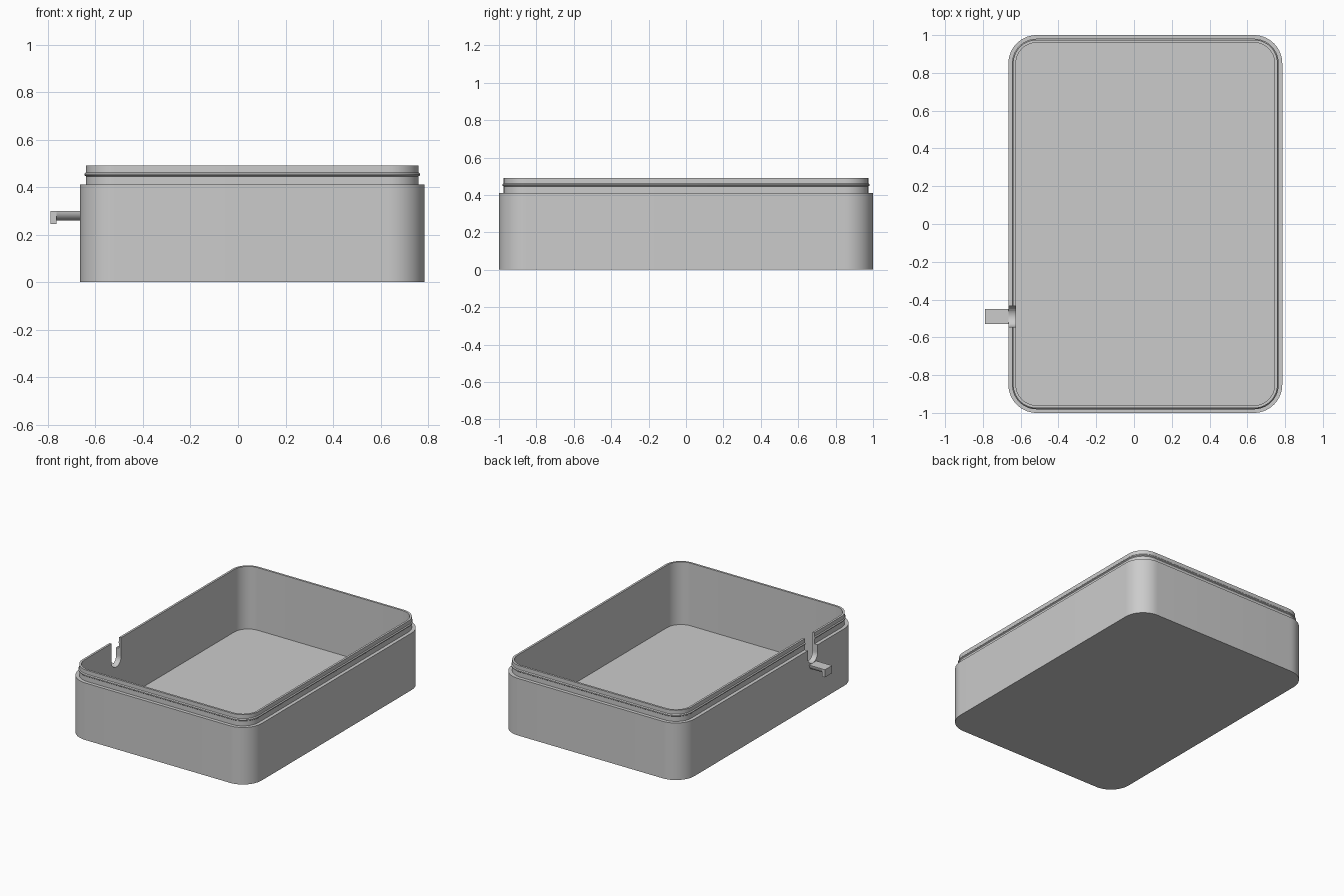
import bpy, bmesh, math

if "Cube" in bpy.data.objects:
    bpy.data.objects.remove(bpy.data.objects["Cube"], do_unlink=True)

grey = bpy.data.materials.new("light grey plastic")
grey.use_nodes = True
grey.diffuse_color = (0.6, 0.6, 0.6, 1)
grey.node_tree.nodes["Principled BSDF"].inputs["Base Color"].default_value = (0.6, 0.6, 0.6, 1)

CX, HALF_X, HALF_Y, RADIUS = 0.06, 0.725, 1.0, 0.15
HOOK_Y = -0.49
WALL_X = CX - HALF_X


def make_object(name, bm):
    bmesh.ops.recalc_face_normals(bm, faces=bm.faces)
    mesh = bpy.data.meshes.new(name)
    bm.to_mesh(mesh)
    bm.free()
    mesh.materials.append(grey)
    obj = bpy.data.objects.new(name, mesh)
    bpy.context.collection.objects.link(obj)
    return obj


def smooth(obj):
    bpy.ops.object.select_all(action="DESELECT")
    obj.select_set(True)
    bpy.context.view_layer.objects.active = obj
    bpy.ops.object.shade_smooth_by_angle(angle=math.radians(30))


def ring(bm, inset, z, steps=14):
    """Rounded rectangle of vertices, inset from the outer wall."""
    verts = []
    r = RADIUS - inset
    for corner, (sx, sy) in enumerate([(1, 1), (-1, 1), (-1, -1), (1, -1)]):
        for i in range(steps + 1):
            a = math.pi / 2 * (corner + i / steps)
            verts.append(bm.verts.new((CX + sx * (HALF_X - RADIUS) + r * math.cos(a),
                                       sy * (HALF_Y - RADIUS) + r * math.sin(a), z)))
    return verts


def bridge(bm, a, b):
    for i in range(len(a)):
        j = (i + 1) % len(a)
        bm.faces.new((a[i], a[j], b[j], b[i]))


def extrude_x(name, outline, x0, x1):
    """Solid with a (y, z) outline running along x."""
    bm = bmesh.new()
    ends = [[bm.verts.new((x, y, z)) for y, z in outline] for x in (x0, x1)]
    bridge(bm, *ends)
    for end in ends:
        bm.faces.new(end)
    return make_object(name, bm)


def arc_below(radius, z, steps=16):
    """Lower half circle from +y to -y around the hook's centre line."""
    return [(HOOK_Y + radius * math.cos(math.pi * i / steps),
             z - radius * math.sin(math.pi * i / steps)) for i in range(steps + 1)]


# Box: outer wall, shoulder, rim with snap bead, inner wall and floor
profile = [(0, 0), (0, 0.41), (0.025, 0.41), (0.025, 0.445), (0.019, 0.45),
           (0.019, 0.456), (0.025, 0.462), (0.025, 0.49), (0.04, 0.49), (0.04, 0.04)]
bm = bmesh.new()
rings = [ring(bm, d, z) for d, z in profile]
for lower, upper in zip(rings, rings[1:]):
    bridge(bm, lower, upper)
bm.faces.new(rings[0])
bm.faces.new(rings[-1])
box = make_object("open_box", bm)

# U-shaped notch through the wall
cutter = extrude_x("notch_cutter", arc_below(0.055, 0.355)
                   + [(HOOK_Y - 0.055, 0.6), (HOOK_Y + 0.055, 0.6)],
                   WALL_X - 0.05, WALL_X + 0.1)
cutter.hide_render = True
cut = box.modifiers.new("notch", "BOOLEAN")
cut.operation = "DIFFERENCE"
cut.solver = "EXACT"
cut.object = cutter
smooth(box)
bpy.ops.object.modifier_apply(modifier=cut.name)
bpy.data.objects.remove(cutter, do_unlink=True)

# Hook: half-round arm below the notch, with a downturned lip
smooth(extrude_x("hook_arm", arc_below(0.04, 0.3), -0.77, WALL_X + 0.01))
extrude_x("hook_lip", [(HOOK_Y - 0.04, 0.245), (HOOK_Y + 0.04, 0.245),
                       (HOOK_Y + 0.04, 0.3), (HOOK_Y - 0.04, 0.3)], -0.79, -0.765)
